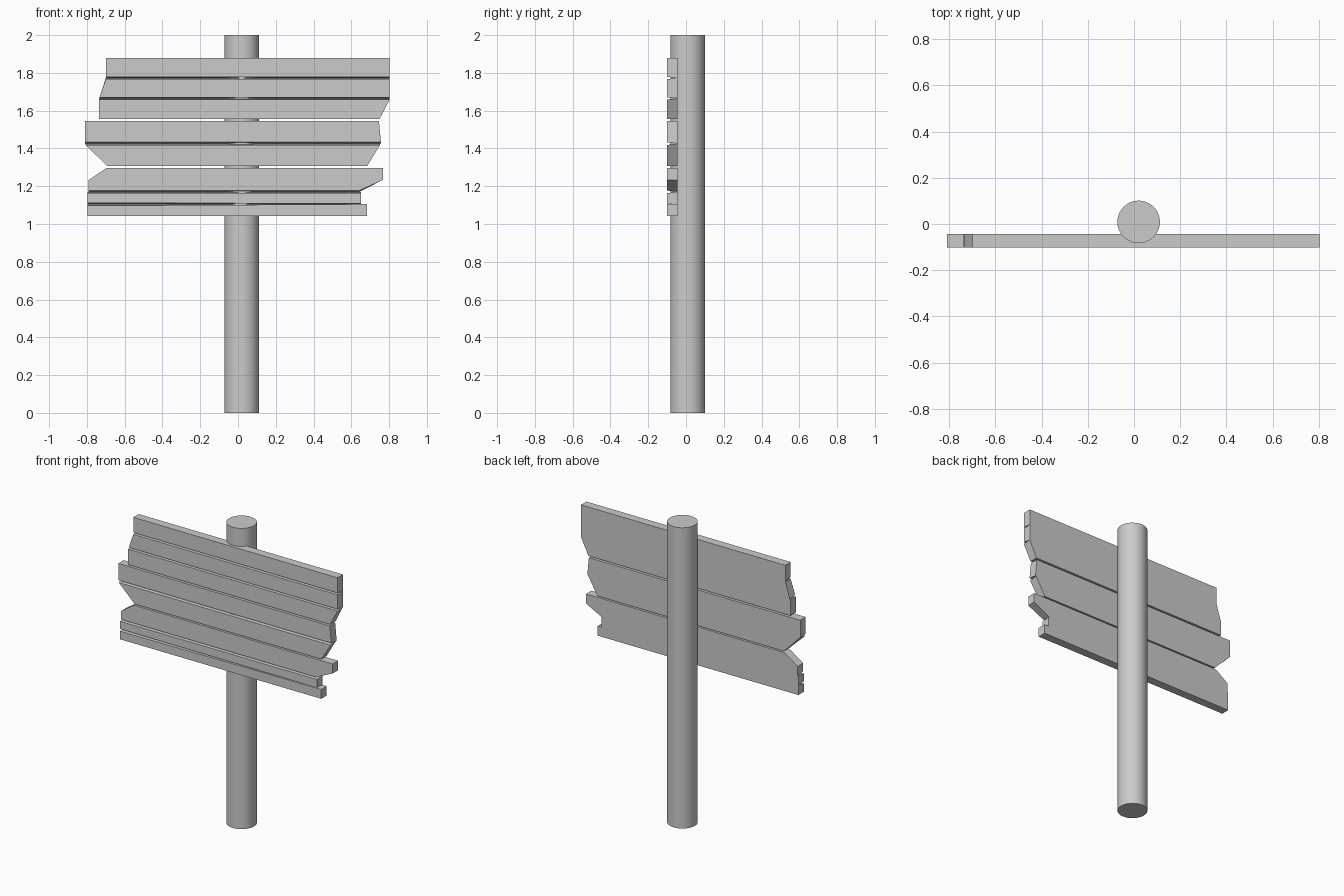
import bpy, bmesh

if "Cube" in bpy.data.objects:
    bpy.data.objects.remove(bpy.data.objects["Cube"])

FRONT, BACK = -0.101, -0.044

# Round post
bpy.ops.mesh.primitive_cylinder_add(vertices=64, radius=0.092, depth=2, location=(0.02, 0.009, 1))
post = bpy.context.object
post.name = "post"
bpy.ops.object.shade_smooth_by_angle()


def board(name, front, back_top, back_bottom):
    """Plank from a front outline; its long edges flare at the back so that
    neighbouring planks meet there and leave a V groove at the front."""
    zs = [p[1] for p in front]
    mid = (max(zs) + min(zs)) / 2
    # corners on the top / bottom edge move to the back heights
    def back_z(z):
        if max(zs) - z < 0.012:
            return back_top
        if z - min(zs) < 0.012:
            return back_bottom
        return z
    bm = bmesh.new()
    f = [bm.verts.new((x, FRONT, z)) for x, z in front]
    b = [bm.verts.new((x, BACK, back_z(z))) for x, z in front]
    n = len(f)
    bm.faces.new(f)
    bm.faces.new(b[::-1])
    for i in range(n):
        j = (i + 1) % n
        bm.faces.new((f[i], b[i], b[j], f[j]))
    bmesh.ops.recalc_face_normals(bm, faces=bm.faces)
    mesh = bpy.data.meshes.new(name)
    bm.to_mesh(mesh)
    bm.free()
    bpy.context.collection.objects.link(bpy.data.objects.new(name, mesh))


# Upper sign: three planks
board("upper_plank_1", [(-0.70, 1.88), (0.803, 1.88), (0.803, 1.779), (-0.70, 1.779)], 1.88, 1.773)
board("upper_plank_2", [(-0.70, 1.767), (0.803, 1.767), (0.803, 1.671), (-0.733, 1.671)], 1.773, 1.665)
board("upper_plank_3", [(-0.737, 1.659), (0.803, 1.659), (0.749, 1.555), (-0.737, 1.555)], 1.665, 1.555)

# Middle sign: two planks
board("middle_plank_1", [(-0.81, 1.544), (0.746, 1.544), (0.757, 1.433), (-0.81, 1.433)], 1.544, 1.426)
board("middle_plank_2", [(-0.807, 1.418), (0.752, 1.418), (0.683, 1.306), (-0.69, 1.306)], 1.426, 1.306)

# Lower sign: three planks, the first with broken ends
board("lower_plank_1", [(-0.696, 1.297), (0.767, 1.297), (0.767, 1.234), (0.643, 1.177),
                        (-0.791, 1.177), (-0.791, 1.232)], 1.297, 1.170)
board("lower_plank_2", [(-0.796, 1.163), (0.651, 1.163), (0.651, 1.108), (-0.796, 1.112)], 1.170, 1.106)
board("lower_plank_3", [(-0.796, 1.097), (0.683, 1.105), (0.683, 1.043), (-0.796, 1.043)], 1.106, 1.043)
